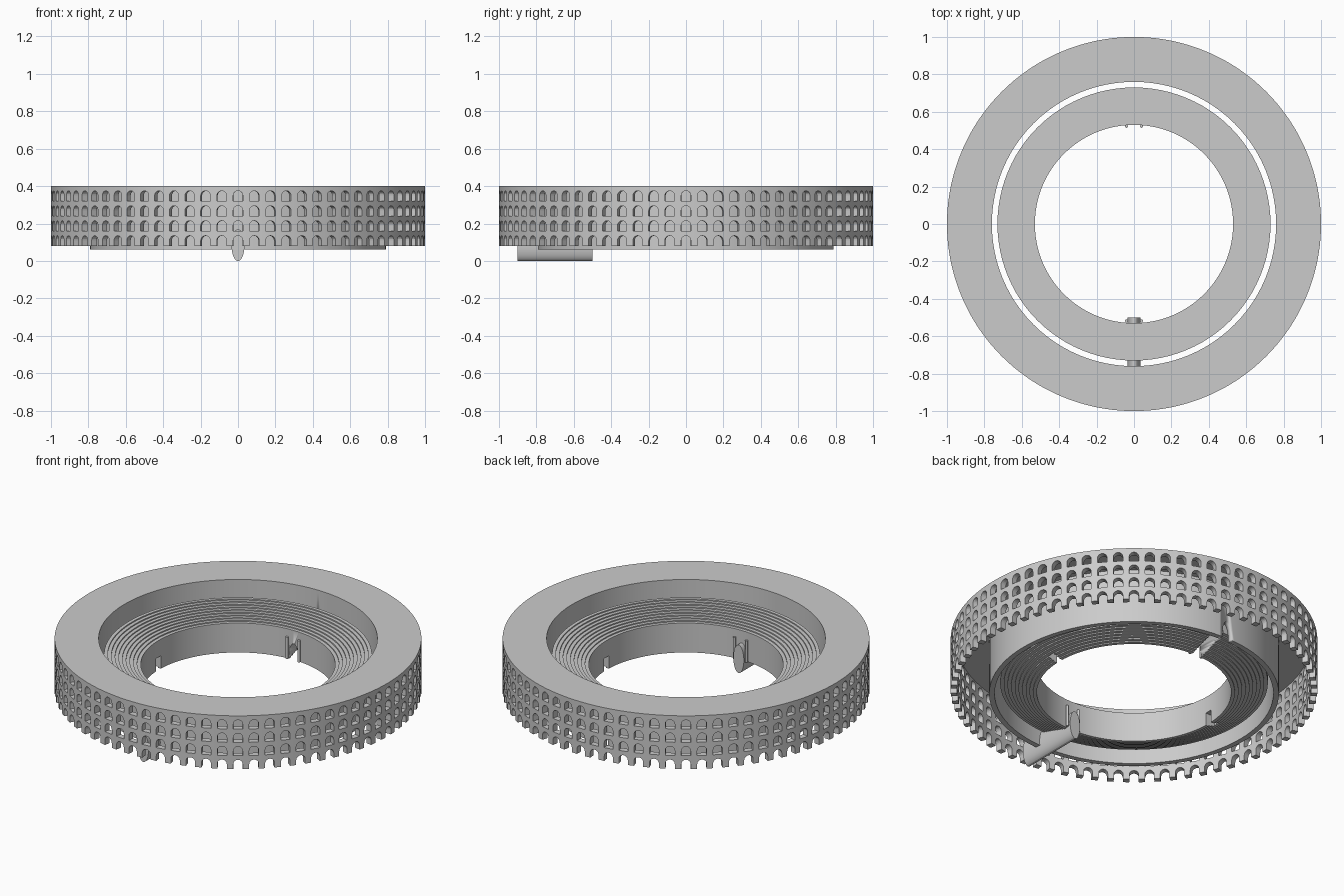
import bpy, bmesh, math

if "Cube" in bpy.data.objects:
    bpy.data.objects.remove(bpy.data.objects["Cube"])

stone = bpy.data.materials.new("grey_stone")
stone.diffuse_color = (0.6, 0.6, 0.6, 1)
stone.use_nodes = True
stone.node_tree.nodes["Principled BSDF"].inputs["Base Color"].default_value = stone.diffuse_color

BAYS, ROWS, PITCH, Z0 = 72, 4, 0.08, 0.08
SEG = 96


def finish(bm, name, smooth=False):
    me = bpy.data.meshes.new(name)
    bm.to_mesh(me)
    bm.free()
    ob = bpy.data.objects.new(name, me)
    bpy.context.collection.objects.link(ob)
    me.materials.append(stone)
    if smooth:
        bpy.context.view_layer.objects.active = ob
        ob.select_set(True)
        bpy.ops.object.shade_smooth_by_angle(angle=math.radians(20))
        ob.select_set(False)
    return ob


def lathe(name, profile):
    """Closed (radius, z) profile spun round the z axis."""
    bm = bmesh.new()
    rings = [[bm.verts.new((r * math.cos(2 * math.pi * i / SEG), r * math.sin(2 * math.pi * i / SEG), z))
              for r, z in profile] for i in range(SEG)]
    n = len(profile)
    for i in range(SEG):
        a, b = rings[i], rings[(i + 1) % SEG]
        for j in range(n):
            k = (j + 1) % n
            bm.faces.new((a[j], b[j], b[k], a[k]))
    bmesh.ops.recalc_face_normals(bm, faces=bm.faces)
    return finish(bm, name, True)


def oval_bar(name, y0, y1, half_w, z0, z1, n=32):
    """Oval prism lying along y."""
    bm = bmesh.new()
    zc, hz = (z0 + z1) / 2, (z1 - z0) / 2
    ends = [[bm.verts.new((half_w * math.cos(2 * math.pi * i / n), y, zc + hz * math.sin(2 * math.pi * i / n)))
             for i in range(n)] for y in (y0, y1)]
    for e in ends:
        bm.faces.new(e)
    for i in range(n):
        k = (i + 1) % n
        bm.faces.new((ends[0][i], ends[0][k], ends[1][k], ends[1][i]))
    bmesh.ops.recalc_face_normals(bm, faces=bm.faces)
    return finish(bm, name, True)


def box(name, lo, hi):
    bm = bmesh.new()
    bmesh.ops.create_cube(bm, size=1)
    for v in bm.verts:
        for i in range(3):
            v.co[i] = lo[i] + (v.co[i] + 0.5) * (hi[i] - lo[i])
    return finish(bm, name)


def cut(target, cutter):
    m = target.modifiers.new("cut", 'BOOLEAN')
    m.operation, m.object, m.solver = 'DIFFERENCE', cutter, 'EXACT'
    cutter.hide_render = True
    cutter.hide_set(True)


# Arcaded outer wall: piers plus arch spandrels, thickened inward
bm = bmesh.new()
HALF, ARCH, SPRING, STEPS = math.pi / BAYS, 0.026, 0.029, 10


def quad(*pts):
    bm.faces.new([bm.verts.new((math.cos(t), math.sin(t), z)) for t, z in pts])


for bay in range(BAYS):
    c = 2 * HALF * bay
    for row in range(ROWS):
        z = Z0 + PITCH * row
        zs, zt = z + SPRING, z + PITCH
        for a, b in ((-HALF, -ARCH), (ARCH, HALF)):
            quad((c + a, z), (c + b, z), (c + b, zs), (c + a, zs))
            quad((c + a, zs), (c + b, zs), (c + b, zt), (c + a, zt))
        curve = [(c - ARCH * math.cos(math.pi * i / STEPS), zs + ARCH * math.sin(math.pi * i / STEPS))
                 for i in range(STEPS + 1)]
        for p, q in zip(curve, curve[1:]):
            quad(p, q, (q[0], zt), (p[0], zt))
bmesh.ops.remove_doubles(bm, verts=bm.verts, dist=1e-4)
wall = finish(bm, "arcaded_outer_wall")
sol = wall.modifiers.new("thickness", 'SOLIDIFY')
sol.thickness, sol.offset = 0.035, -1

# Flat roof ring and the inner drum below it
lathe("roof_ring", [(0.77, 0.385), (0.998, 0.385), (0.998, 0.4), (0.77, 0.4)])
drum = lathe("inner_drum", [(0.76, 0.06), (0.79, 0.06), (0.79, 0.4), (0.76, 0.4)])

# Seating tiers: stepped above and below
N, R0, R1 = 10, 0.53, 0.73
top, bottom = [], []
for i in range(N):
    ra, rb = R0 + (R1 - R0) * i / N, R0 + (R1 - R0) * (i + 1) / N
    h = 0.0068 * i
    top += [(ra, 0.245 + h), (rb, 0.245 + h)]
    bottom += [(ra, 0.068 + h), (rb, 0.068 + h)]
seats = lathe("seating_tiers", bottom + top[::-1])

# Front entrance tunnel, and the matching passage cut through at the back
oval_bar("front_tunnel", -0.9, -0.5, 0.035, 0.0, 0.17)
passage = oval_bar("back_passage_cutter", 0.45, 0.85, 0.032, 0.0, 0.165)
cut(seats, passage)
cut(drum, passage)

# Side doors in the arena wall
for s, side in ((-1, "left"), (1, "right")):
    xs = sorted((0.45 * s, 0.59 * s))
    cut(seats, box(side + "_door_cutter", (xs[0], -0.022, 0.03), (xs[1], 0.022, 0.145)))

# Small columns beside the front and back gates
for y, end in ((-0.518, "front"), (0.522, "back")):
    for x, side in ((-0.04, "left"), (0.04, "right")):
        bm = bmesh.new()
        bmesh.ops.create_cone(bm, cap_ends=True, segments=16, radius1=0.008, radius2=0.008, depth=0.13)
        bmesh.ops.translate(bm, verts=bm.verts, vec=(x, y, 0.135))
        finish(bm, f"{end}_{side}_gate_column", True)
